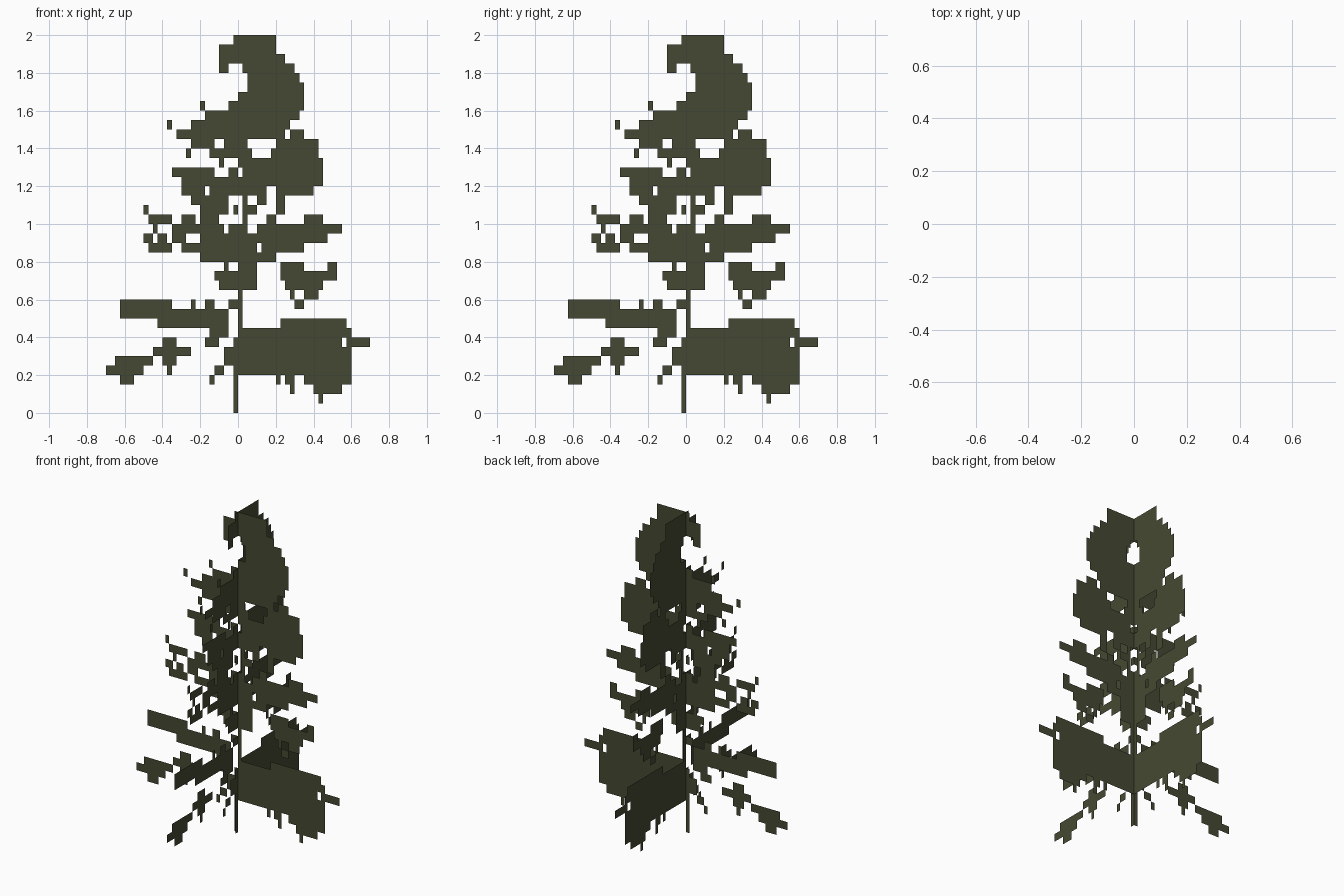
import bpy, bmesh, math

# One flat colour for the whole tree
green = bpy.data.materials.new("dark pine green")
green.diffuse_color = (0.060, 0.066, 0.032, 1)
DX, DZ = 0.025, 0.05          # size of one foliage cell


def inside(x, z, poly):
    """Even-odd point in outline test."""
    hit = False
    for (ax, az), (bx, bz) in zip(poly, poly[1:] + poly[:1]):
        if (az > z) != (bz > z) and x < ax + (z - az) * (bx - ax) / (bz - az):
            hit = not hit
    return hit


def in_box(x, z, boxes):
    return any(a < x < b and c < z < d for a, b, c, d in boxes)


def foliage(name, outlines=(), twigs=(), holes=()):
    """Stepped flat cut-out, made once facing front and once facing sideways."""
    for card in ("front_card", "side_card"):
        bm = bmesh.new()
        for i in range(-30, 30):
            for j in range(40):
                x, z = (i + .5) * DX, (j + .5) * DZ
                solid = any(inside(x, z, o) for o in outlines) and not in_box(x, z, holes)
                if not (solid or in_box(x, z, twigs)):
                    continue
                vs = []
                for a, b in ((0, 0), (1, 0), (1, 1), (0, 1)):
                    h = (i + a) * DX
                    v = (j + b) * DZ
                    vs.append(bm.verts.new((h, 0, v) if card == "front_card" else (0, h, v)))
                bm.faces.new(vs)
        bmesh.ops.remove_doubles(bm, verts=bm.verts, dist=1e-4)
        me = bpy.data.meshes.new(name)
        bm.to_mesh(me)
        bm.free()
        me.materials.append(green)
        bpy.context.collection.objects.link(bpy.data.objects.new(name + "_" + card, me))


# Thin trunk, leaning slightly between the tiers
foliage("trunk", twigs=[(-.025, 0, 0, .2), (0, .025, .4, .65), (.025, .05, .95, 1.15)])

# Curled crown
foliage("crown",
        [[(-.03, 2), (.19, 2), (.21, 1.92), (.26, 1.87), (.31, 1.82), (.32, 1.77), (.35, 1.72),
          (.36, 1.66), (.34, 1.59), (.26, 1.52), (.24, 1.45), (-.32, 1.45), (-.32, 1.5),
          (-.25, 1.5), (-.25, 1.55), (-.18, 1.55), (-.18, 1.6), (-.06, 1.6), (-.06, 1.65),
          (-.01, 1.65), (-.01, 1.7), (.06, 1.7), (.06, 1.8), (.03, 1.8), (.03, 1.85),
          (-.04, 1.85), (-.04, 1.8), (-.09, 1.8), (-.09, 1.95), (-.03, 1.95)]],
        twigs=[(-.21, -.18, 1.6, 1.65), (-.38, -.35, 1.5, 1.55), (-.26, -.13, 1.4, 1.45),
               (-.08, .05, 1.4, 1.45), (-.15, .08, 1.35, 1.4), (-.28, -.25, 1.35, 1.4),
               (-.1, -.08, 1.3, 1.35)])

# Rounded right-hand bough
foliage("upper_right_bough",
        [[(.27, 1.5), (.36, 1.5), (.36, 1.45), (.42, 1.45), (.44, 1.36), (.46, 1.28),
          (.45, 1.22), (.39, 1.17), (.39, 1.15), (.03, 1.15), (.03, 1.28), (-.01, 1.33),
          (.08, 1.37), (.16, 1.37), (.19, 1.42), (.19, 1.45), (.27, 1.45)]],
        holes=[(.14, .2, 1.15, 1.2)],
        twigs=[(.1, .15, 1.1, 1.15), (.05, .1, 1.05, 1.1), (.2, .25, 1.05, 1.15)])

# Left-hand bough
foliage("upper_left_bough",
        [[(-.36, 1.3), (-.12, 1.3), (-.12, 1.25), (0, 1.25), (.03, 1.2), (.03, 1.15),
          (-.06, 1.15), (-.06, 1.05), (-.2, 1.05), (-.2, 1.1), (-.25, 1.1), (-.3, 1.2),
          (-.3, 1.25), (-.36, 1.25)]],
        holes=[(-.18, -.14, 1.15, 1.2)],
        twigs=[(-.05, 0, 1.25, 1.3), (-.03, .0, 1.05, 1.1)])

# Wide ragged middle tier
foliage("middle_tier",
        [[(-.36, 1), (.54, 1), (.54, .95), (.47, .95), (.47, .9), (.34, .9), (.34, .85),
          (.2, .85), (.2, .8), (-.2, .8), (-.2, .85), (-.28, .85), (-.36, .92)]],
        holes=[(-.28, -.2, .9, .95), (-.08, -.05, .95, 1), (.1, .13, .85, .9),
               (.05, .1, .95, 1)],
        twigs=[(-.51, -.48, 1.05, 1.1), (-.48, -.35, 1, 1.05), (-.31, -.23, 1, 1.05),
               (-.2, -.1, 1, 1.05), (.03, .06, 1, 1.05), (.15, .2, 1, 1.05),
               (.35, .46, 1, 1.05), (-.46, -.42, .95, 1), (-.49, -.45, .9, .95),
               (-.43, -.38, .9, .95), (-.48, -.35, .85, .9)])

# Small lower sprays
foliage("lower_sprays",
        twigs=[(-.08, -.05, .75, .8), (0, .1, .75, .8), (-.12, .1, .7, .75),
               (-.1, .1, .65, .7), (.22, .35, .75, .8), (.48, .52, .75, .8),
               (.22, .52, .7, .75), (.25, .45, .65, .7), (.27, .3, .6, .65),
               (.34, .42, .6, .65), (.3, .34, .55, .6)])

# Two thin lower boughs on the left
foliage("lower_left_boughs",
        twigs=[(-.63, -.36, .55, .6), (-.26, -.23, .55, .6), (-.17, -.12, .55, .6),
               (-.04, .02, .55, .6), (-.63, -.06, .5, .55), (-.42, -.04, .45, .5),
               (-.16, -.04, .4, .45), (-.39, -.32, .35, .4), (-.17, -.1, .35, .4),
               (-.44, -.24, .3, .35), (-.66, -.44, .25, .3), (-.39, -.32, .25, .3),
               (-.71, -.51, .2, .25), (-.38, -.35, .2, .25), (-.63, -.54, .15, .2)])

# Heavy bottom bough on the right
foliage("bottom_bough",
        [[(.22, .5), (.56, .5), (.61, .44), (.61, .28), (.59, .22), (.59, .15), (.55, .15),
          (.55, .1), (.4, .1), (.38, .15), (.35, .15), (.35, .2), (-.02, .2), (-.02, .25),
          (-.06, .25), (-.08, .3), (-.08, .35), (-.03, .35), (-.03, .4), (0, .4), (0, .45),
          (.22, .45)]],
        holes=[(.55, .58, .35, .4)],
        twigs=[(.6, .71, .35, .4), (.2, .225, .15, .2), (.25, .3, .15, .2), (.27, .3, .1, .15),
               (.42, .45, .05, .1), (-.13, -.07, .2, .25), (-.15, -.12, .15, .2)])
